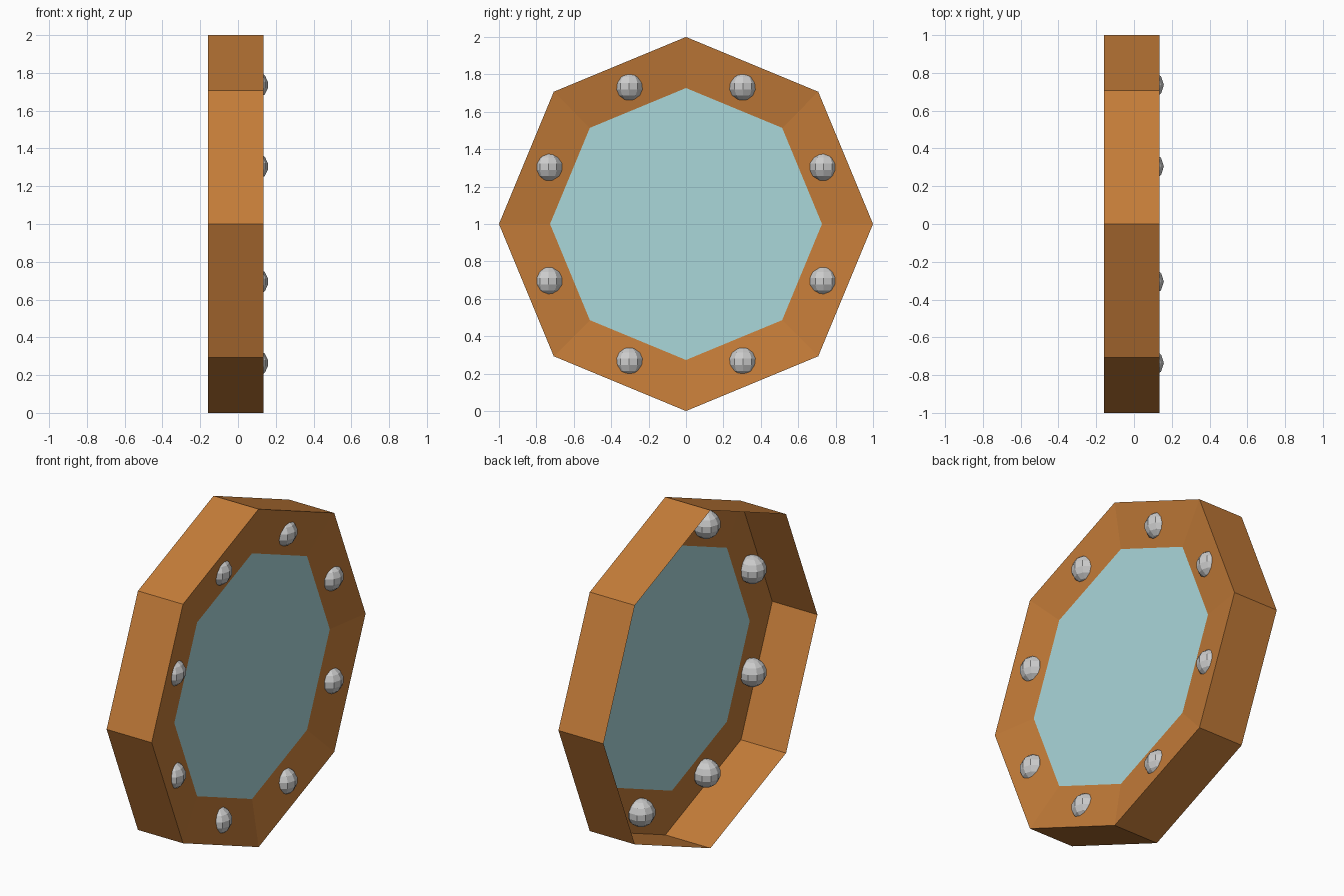
import bpy, bmesh
from math import pi, sin, cos
from mathutils import Matrix

if "Cube" in bpy.data.objects:
    bpy.data.objects.remove(bpy.data.objects["Cube"])

N = 8        # sides of the porthole
CZ = 1.0     # height of the centre


def material(name, color):
    m = bpy.data.materials.new(name)
    m.diffuse_color = color
    m.use_nodes = True
    m.node_tree.nodes["Principled BSDF"].inputs["Base Color"].default_value = m.diffuse_color
    return m


def add_object(name, bm, mat=None):
    me = bpy.data.meshes.new(name)
    bm.to_mesh(me)
    bm.free()
    ob = bpy.data.objects.new(name, me)
    bpy.context.collection.objects.link(ob)
    if mat:
        me.materials.append(mat)
    return ob


def ring(bm, x, r):
    """Octagonal loop facing +x, with a corner at the top."""
    return [bm.verts.new((x, r * cos(2 * pi * i / N), CZ + r * sin(2 * pi * i / N)))
            for i in range(N)]


wood = material("wood", (0.55, 0.20, 0.04, 1))
pane = material("pane", (0.40, 0.68, 0.70, 1))

# Frame: open-backed octagonal wall with a slightly dished front rim
bm = bmesh.new()
loops = [ring(bm, x, r) for x, r in ((-0.16, 1.0), (0.135, 1.0), (0.092, 0.727))]
for a, b in zip(loops, loops[1:]):
    for i in range(N):
        j = (i + 1) % N
        bm.faces.new((a[i], a[j], b[j], b[i]))
add_object("frame", bm, wood)

# Glass: flat pane filling the inner edge of the rim
bm = bmesh.new()
bm.faces.new(ring(bm, 0.092, 0.727))
add_object("glass", bm, pane)

# Rivets: low-poly balls set through the middle of each rim side
bm = bmesh.new()
for i in range(N):
    a = 2 * pi * (i + 0.5) / N
    place = Matrix.Translation((0.081, 0.797 * cos(a), CZ + 0.797 * sin(a)))
    bmesh.ops.create_uvsphere(bm, u_segments=10, v_segments=7, radius=0.079,
                              matrix=place @ Matrix.Rotation(pi / 10, 4, 'Z'))
add_object("rivets", bm)
